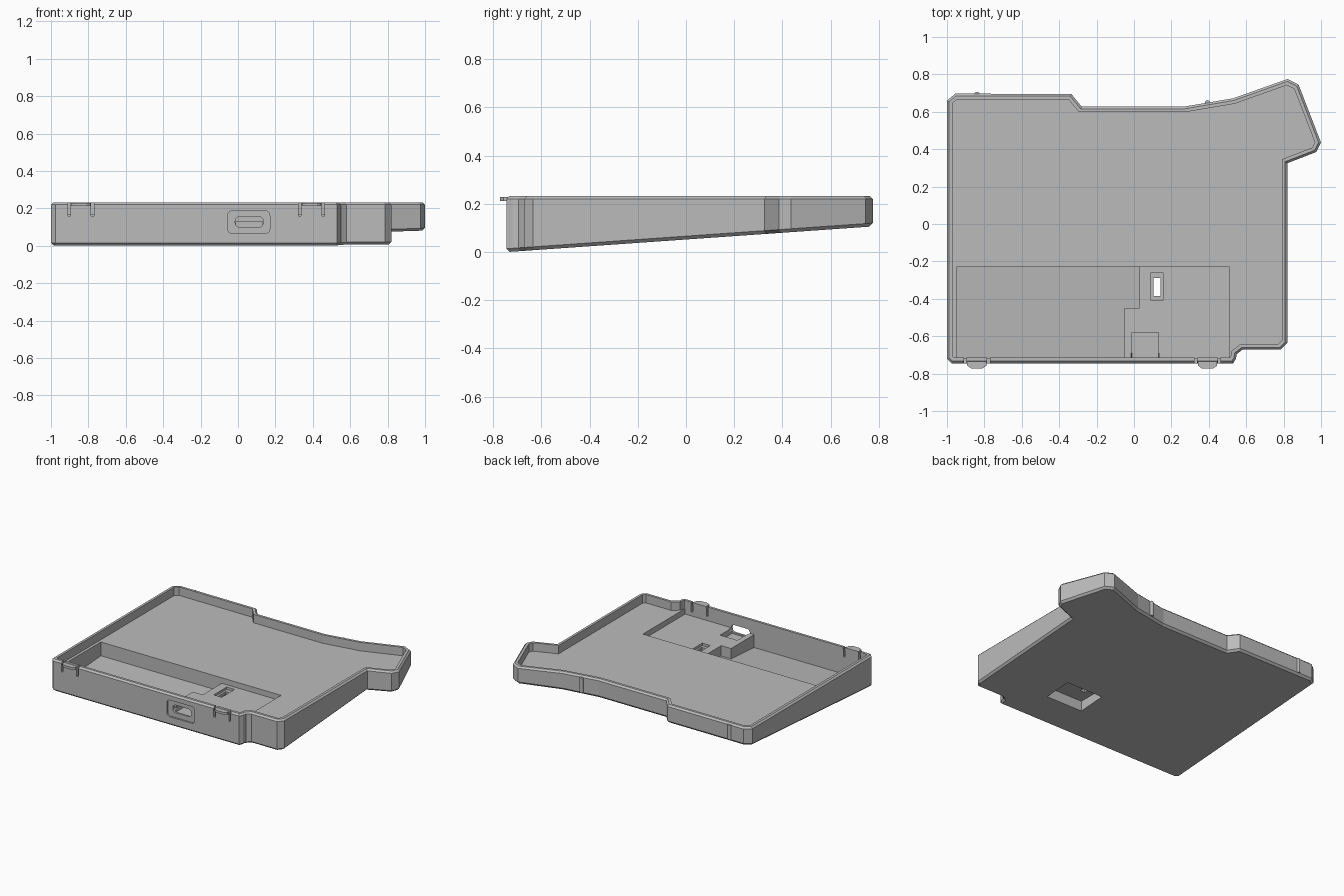
import bpy, bmesh, math
from mathutils import Vector

if "Cube" in bpy.data.objects:
    bpy.data.objects.remove(bpy.data.objects["Cube"], do_unlink=True)

grey = bpy.data.materials.new("plain grey")
grey.use_nodes = True
grey.diffuse_color = (0.5, 0.5, 0.5, 1)
grey.node_tree.nodes["Principled BSDF"].inputs["Base Color"].default_value = (0.5, 0.5, 0.5, 1)

TOP = 0.232
FLOOR = 0.17
FRONT = -0.745


def base(y, lift=0.0):
    """Height of the sloping underside."""
    return 0.07 * (y - FRONT) + lift


def flat(z):
    return lambda y: z


def inset(pts, d):
    """Shrink a clockwise outline by d with mitred corners."""
    out = []
    for i, p in enumerate(pts):
        p, a, b = Vector(p), Vector(pts[i - 1]), Vector(pts[(i + 1) % len(pts)])
        e1, e2 = (p - a).normalized(), (b - p).normalized()
        n1, n2 = Vector((e1.y, -e1.x)), Vector((e2.y, -e2.x))
        out.append(p + (n1 + n2) * d / (1 + n1.dot(n2)))
    return out


def loft(name, rings):
    """Skin a list of equal-length vertex rings and cap both ends."""
    bm = bmesh.new()
    loops = [[bm.verts.new(v) for v in ring] for ring in rings]
    n = len(loops[0])
    for low, high in zip(loops, loops[1:]):
        for i in range(n):
            j = (i + 1) % n
            bm.faces.new((low[i], low[j], high[j], high[i]))
    bm.faces.new(loops[0])
    bm.faces.new(loops[-1])
    bmesh.ops.recalc_face_normals(bm, faces=bm.faces)
    mesh = bpy.data.meshes.new(name)
    bm.to_mesh(mesh)
    bm.free()
    mesh.materials.append(grey)
    obj = bpy.data.objects.new(name, mesh)
    bpy.context.collection.objects.link(obj)
    return obj


def prism(name, pts, low, high):
    return loft(name, [[(x, y, f(y)) for x, y in pts] for f in (low, high)])


def rect(x0, x1, y0, y1):
    return [(x0, y0), (x0, y1), (x1, y1), (x1, y0)]


def rounded(x0, x1, z0, z1, r, y):
    """Rounded rectangle facing the front."""
    ring = []
    for cx, cz, start in ((x1 - r, z1 - r, 0), (x0 + r, z1 - r, 90),
                          (x0 + r, z0 + r, 180), (x1 - r, z0 + r, 270)):
        for k in range(5):
            a = math.radians(start + 22.5 * k)
            ring.append((cx + r * math.cos(a), y, cz + r * math.sin(a)))
    return ring


# Tray body: chamfered sloping underside, chamfered rim, hollow inside
outline = [(-1, -0.72), (-1, 0.66), (-0.955, 0.697), (-0.335, 0.695), (-0.28, 0.628),
           (0.27, 0.628), (0.53, 0.672), (0.82, 0.775), (0.88, 0.745), (1, 0.435),
           (0.975, 0.385), (0.82, 0.325), (0.82, -0.635), (0.785, -0.672),
           (0.58, -0.672), (0.55, -0.695), (0.545, -0.72), (0.53, FRONT), (-0.975, FRONT)]
slim, inner = inset(outline, 0.014), inset(outline, 0.03)
tray = loft("tray", [
    [(x, y, base(y)) for x, y in slim],
    [(x, y, base(y, 0.014)) for x, y in outline],
    [(x, y, TOP - 0.012) for x, y in outline],
    [(x, y, TOP) for x, y in inset(outline, 0.012)],
    [(x, y, TOP) for x, y in inner],
    [(x, y, FLOOR) for x, y in inner],
])

# Cutters for pockets, socket and slots
WALL = -0.718
left_pocket = [(-0.95, WALL), (-0.95, -0.23), (0.03, -0.23), (0.03, -0.45),
               (-0.05, -0.45), (-0.05, WALL)]
cutters = [
    prism("board_shelf", rect(-0.05, 0.51, WALL, -0.45), flat(0.13), flat(0.22)),
    prism("board_shelf_back", rect(0.02, 0.51, -0.46, -0.23), flat(0.13), flat(0.22)),
    prism("battery_pocket", left_pocket, lambda y: base(y, 0.033), flat(0.215)),
    prism("socket_well", rect(-0.01, 0.13, WALL, -0.58), flat(0.09), flat(0.21)),
    prism("button_well", rect(0.09, 0.155, -0.41, -0.26), flat(0.112), flat(0.2)),
    prism("button_hole", rect(0.105, 0.142, -0.385, -0.29), flat(0), flat(0.2)),
    prism("underside_recess", rect(0.045, 0.34, -0.49, -0.28), flat(-0.1), flat(0.092)),
    loft("socket_surround", [rounded(-0.055, 0.17, 0.065, 0.187, 0.025, y) for y in (-0.8, -0.733)]),
    loft("socket_slot", [rounded(-0.015, 0.135, 0.1, 0.156, 0.024, y) for y in (-0.81, -0.69)]),
]
clip_x = (-0.84, 0.393)
for x in clip_x:
    for side in (-0.062, 0.062):
        cx = x + side
        cutters.append(prism("clip_slot", rect(cx - 0.007, cx + 0.007, -0.8, -0.705),
                             flat(0.16), flat(0.3)))

for cutter in cutters:
    cutter.hide_render = True
    mod = tray.modifiers.new(cutter.name, "BOOLEAN")
    mod.operation, mod.solver, mod.object = "DIFFERENCE", "EXACT", cutter
    bpy.context.view_layer.objects.active = tray
    bpy.ops.object.modifier_apply(modifier=mod.name)
    bpy.data.objects.remove(cutter, do_unlink=True)

# Front clips and slim ribs on the back wall
for side, x, back in (("right", clip_x[0], 0.692), ("left", clip_x[1], 0.647)):
    hook = [(x - 0.052, -0.735), (x + 0.052, -0.735), (x + 0.052, -0.757),
            (x + 0.03, -0.772), (x - 0.03, -0.772), (x - 0.052, -0.757)]
    prism(side + "_front_clip", hook, flat(0.212), flat(0.229))
    rib = [(x + 0.015 * math.cos(a * math.pi / 6), back + 0.015 * math.sin(a * math.pi / 6))
           for a in range(12)]
    prism(side + "_back_rib", rib, lambda y: base(y, 0.014), flat(0.222))
